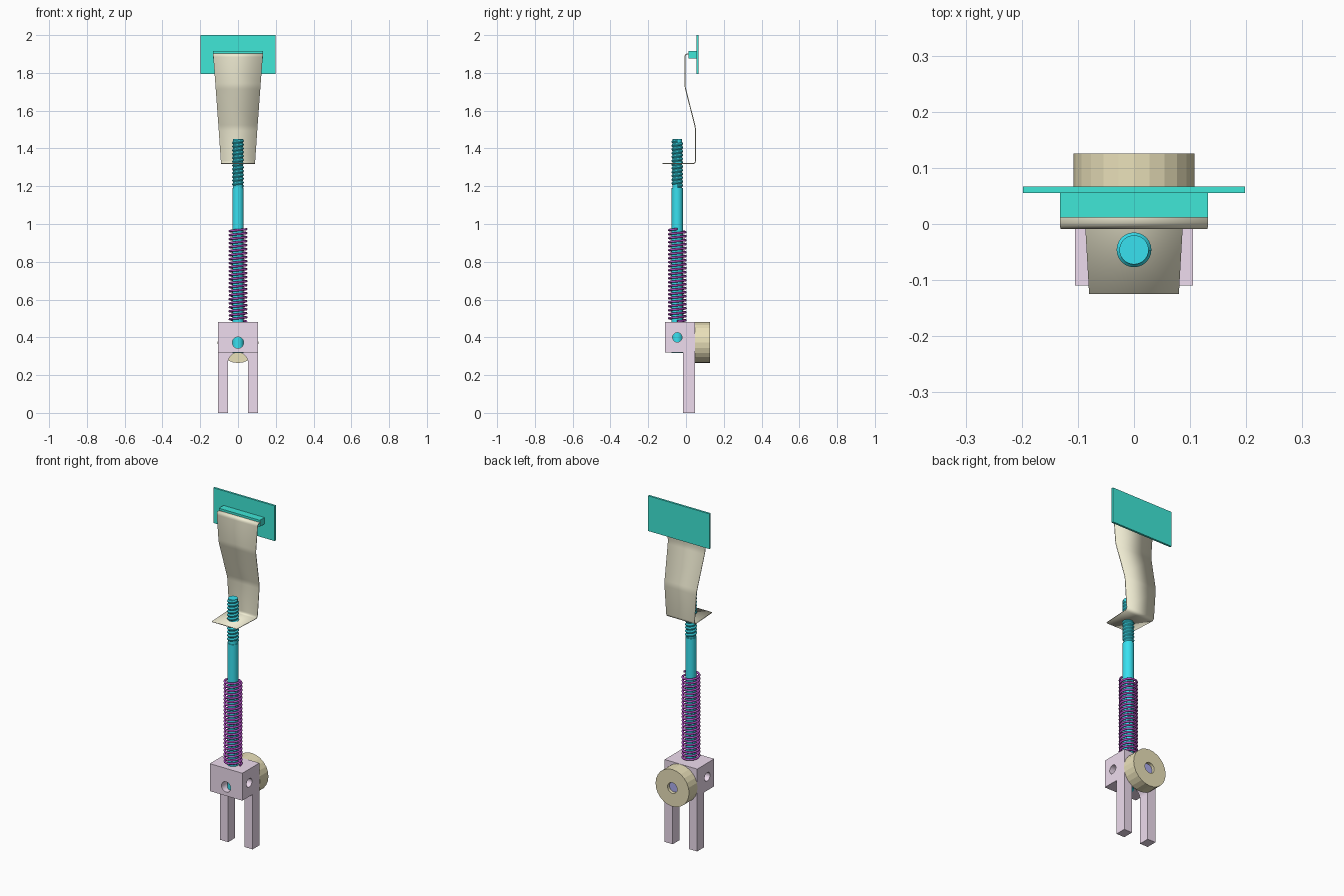
import bpy, bmesh, math
from mathutils import Vector, Matrix

if "Cube" in bpy.data.objects:
    bpy.data.objects.remove(bpy.data.objects["Cube"])

ROD_Y = -0.046


def material(name, rgb):
    m = bpy.data.materials.new(name)
    m.diffuse_color = (*rgb, 1)
    m.use_nodes = True
    m.node_tree.nodes["Principled BSDF"].inputs["Base Color"].default_value = m.diffuse_color
    return m


TEAL = material("teal", (0.05, 0.80, 0.68))
SAND = material("sand", (0.87, 0.84, 0.65))
OCHRE = material("ochre", (0.82, 0.75, 0.49))
PINK = material("pink", (0.86, 0.72, 0.86))
CYAN = material("cyan", (0.04, 0.75, 0.87))
PURPLE = material("purple", (0.45, 0.08, 0.55))
BLUE = material("blue", (0.42, 0.42, 0.85))


def finish(name, bm, mat=None, smooth=False):
    bmesh.ops.recalc_face_normals(bm, faces=bm.faces[:])
    me = bpy.data.meshes.new(name)
    bm.to_mesh(me)
    bm.free()
    ob = bpy.data.objects.new(name, me)
    bpy.context.collection.objects.link(ob)
    if mat:
        me.materials.append(mat)
    if smooth:
        activate(ob)
        bpy.ops.object.shade_smooth_by_angle(angle=math.radians(35))
    return ob


def activate(ob):
    bpy.ops.object.select_all(action='DESELECT')
    ob.select_set(True)
    bpy.context.view_layer.objects.active = ob


def box(name, lo, hi, mat=None):
    lo, hi = Vector(lo), Vector(hi)
    bm = bmesh.new()
    bmesh.ops.create_cube(bm, size=1, matrix=Matrix.Translation((lo + hi) / 2)
                          @ Matrix.Diagonal((*(hi - lo), 1)))
    return finish(name, bm, mat)


def lathe(name, profile, place, sides, mat=None, closed=False, smooth=True):
    """Spin (radius, height) points about local z, then place."""
    bm = bmesh.new()
    vs = [bm.verts.new((r, 0, h)) for r, h in profile]
    pairs = list(zip(vs, vs[1:])) + ([(vs[-1], vs[0])] if closed else [])
    es = [bm.edges.new(p) for p in pairs]
    bmesh.ops.spin(bm, geom=vs + es, axis=(0, 0, 1), cent=(0, 0, 0),
                   angle=math.tau, steps=sides)
    bmesh.ops.remove_doubles(bm, verts=bm.verts[:], dist=1e-5)
    bm.transform(place)
    return finish(name, bm, mat, smooth)


def cut(ob, cutter):
    mod = ob.modifiers.new("cut", 'BOOLEAN')
    mod.operation, mod.solver, mod.object = 'DIFFERENCE', 'EXACT', cutter
    activate(ob)
    bpy.ops.object.modifier_apply(modifier=mod.name)
    bpy.data.objects.remove(cutter)


def rod_profile(r, a, b):
    return [(0, a), (r, a), (r, b), (0, b)]


UP = Matrix.Translation((0, ROD_Y, 0))
# local z becomes +y (wheel axis) and +x (side hole axis)
ALONG_Y = Matrix.Translation((0, 0, 0.372)) @ Matrix.Rotation(-math.pi / 2, 4, 'X')
ALONG_X = Matrix.Translation((0, ROD_Y, 0.4)) @ Matrix.Rotation(math.pi / 2, 4, 'Y')

# Top plate with its rib
box("top_plate", (-0.198, 0.055, 1.795), (0.198, 0.067, 2.0), TEAL)
box("plate_rib", (-0.132, 0.012, 1.877), (0.132, 0.055, 1.915), TEAL)

# Bent tapering strip: (half width, y, z) with rounded corners
path = [Vector(p) for p in [(0.132, 0.02, 1.9), (0.132, -0.006, 1.9), (0.119, -0.006, 1.73),
                            (0.103, 0.05, 1.51), (0.09, 0.05, 1.32), (0.08, -0.125, 1.32)]]
points = [path[0]]
for a, b, c in zip(path, path[1:], path[2:]):
    p = b + (a - b).normalized() * 0.016
    q = b + (c - b).normalized() * 0.016
    for i in range(5):
        t = i / 4
        points.append(p * (1 - t) ** 2 + b * 2 * t * (1 - t) + q * t * t)
points.append(path[-1])
bm = bmesh.new()
rows = [(bm.verts.new((-w, y, z)), bm.verts.new((w, y, z))) for w, y, z in points]
for (a, b), (c, d) in zip(rows, rows[1:]):
    bm.faces.new((a, b, d, c))
strip = finish("bent_strip", bm, SAND, smooth=True)
solid = strip.modifiers.new("thickness", 'SOLIDIFY')
solid.thickness, solid.offset = 0.005, 0

# Rod with a reduced threaded end
lathe("rod", [(0, 0.317), (0.03, 0.317), (0.03, 1.19), (0.026, 1.19), (0.026, 1.45), (0, 1.45)],
      UP, 32, CYAN)

# Screw thread ridge
PITCH, START, END, STEPS = 0.02, 1.2, 1.44, 24
bm = bmesh.new()
prev = None
for k in range(round((END - START) / PITCH * STEPS) + 1):
    ang, z = math.tau * k / STEPS, START + PITCH * k / STEPS
    ring = [bm.verts.new((r * math.cos(ang), ROD_Y + r * math.sin(ang), z + dz))
            for r, dz in ((0.0255, -0.009), (0.031, -0.002), (0.031, 0.002), (0.0255, 0.009))]
    if prev:
        for i in range(3):
            bm.faces.new((prev[i], ring[i], ring[i + 1], prev[i + 1]))
    prev = ring
finish("rod_thread", bm, CYAN, smooth=True)

# Coil spring around the rod
TURNS, SEG, R, WIRE = 23, 24, 0.044, 0.006
cu = bpy.data.curves.new("coil_spring", 'CURVE')
cu.dimensions = '3D'
cu.bevel_depth, cu.bevel_resolution, cu.use_fill_caps = WIRE, 2, True
sp = cu.splines.new('POLY')
n = TURNS * SEG
sp.points.add(n)
for k, pt in enumerate(sp.points):
    a = math.tau * k / SEG
    pt.co = (R * math.cos(a), ROD_Y + R * math.sin(a), 0.485 + 0.488 * k / n, 1)
sp.use_smooth = True
cu.materials.append(PURPLE)
bpy.context.collection.objects.link(bpy.data.objects.new("coil_spring", cu))

# Forked block: arched outline extruded, then the lower front cut away
outline = [(-0.105, 0), (-0.105, 0.48), (0.105, 0.48), (0.105, 0), (0.053, 0)]
outline += [(0.053 * math.cos(math.pi * i / 16), 0.266 + 0.053 * math.sin(math.pi * i / 16))
            for i in range(17)]
outline.append((-0.053, 0))
bm = bmesh.new()
face = bm.faces.new([bm.verts.new((x, -0.11, z)) for x, z in outline])
ext = bmesh.ops.extrude_face_region(bm, geom=[face])
bmesh.ops.translate(bm, vec=(0, 0.157, 0),
                    verts=[v for v in ext["geom"] if isinstance(v, bmesh.types.BMVert)])
block = finish("fork_block", bm, PINK)
cut(block, box("front_cutter", (-0.3, -0.3, -0.1), (0.3, -0.015, 0.32)))
cut(block, lathe("front_hole", rod_profile(0.03, -0.2, 0.2), ALONG_Y, 24))
cut(block, lathe("side_hole", rod_profile(0.025, -0.2, 0.2), ALONG_X, 24))
activate(block)
bpy.ops.object.shade_smooth_by_angle(angle=math.radians(30))

# Faceted roller and its recessed axle
lathe("roller", [(0.031, 0.048), (0.108, 0.048), (0.108, 0.126), (0.031, 0.126)],
      ALONG_Y, 24, OCHRE, closed=True, smooth=False)
lathe("roller_axle", rod_profile(0.0295, -0.012, 0.11), ALONG_Y, 24, BLUE)
